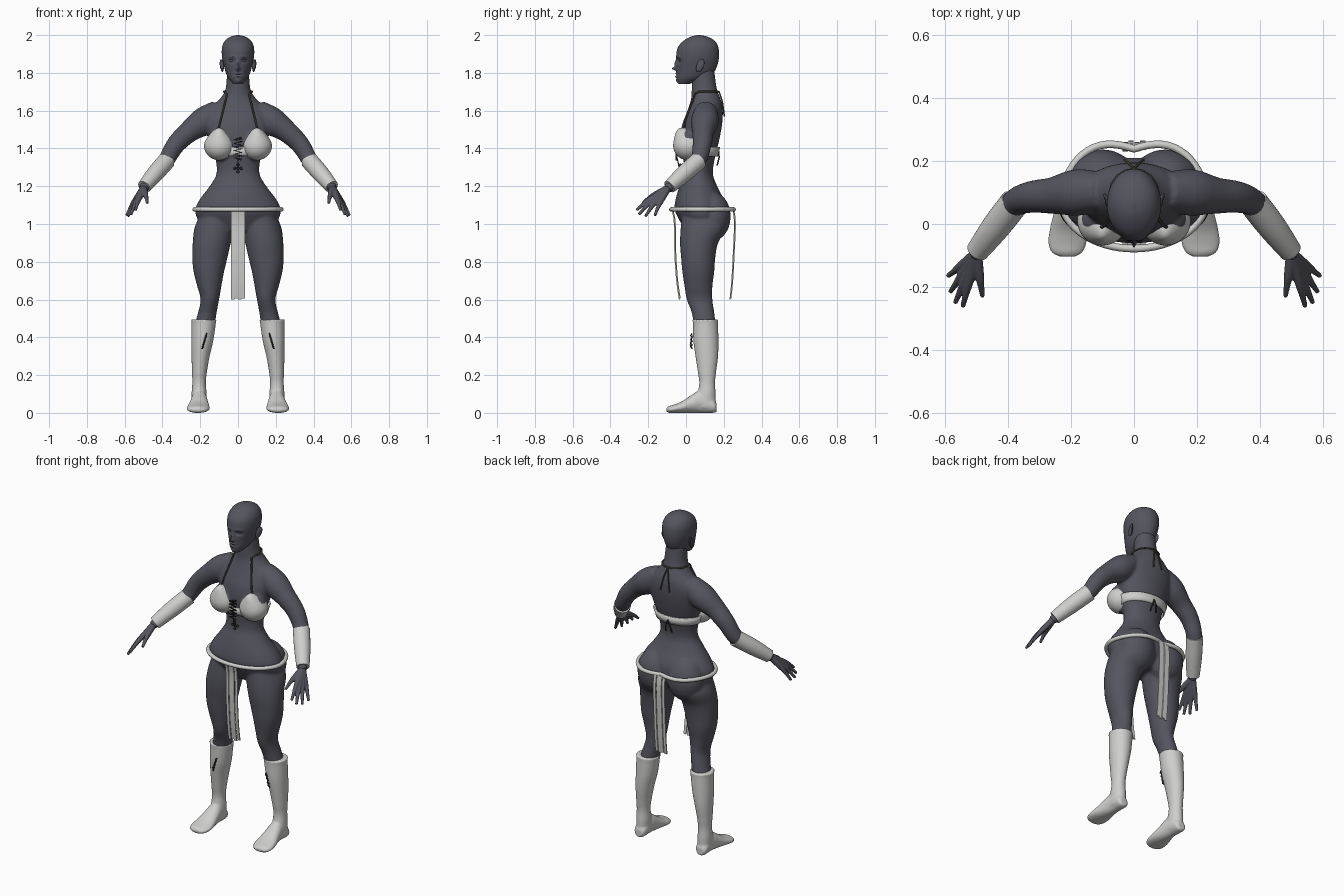
import bpy, bmesh, math
from mathutils import Vector

cube = bpy.data.objects.get("Cube")
if cube:
    bpy.data.objects.remove(cube)


def material(name, color):
    mat = bpy.data.materials.new(name)
    mat.use_nodes = True
    mat.diffuse_color = (*color, 1)
    mat.node_tree.nodes["Principled BSDF"].inputs["Base Color"].default_value = (*color, 1)
    return mat


SKIN = material("slate skin", (0.09, 0.09, 0.115))
CLOTH = material("pale cloth", (0.62, 0.62, 0.61))
CORD = material("brown cord", (0.06, 0.05, 0.035))
LACE = material("dark lace", (0.03, 0.03, 0.033))
SIDES = (-1, 1)


def resample(rows, steps):
    """Smooth curve through rows of equal length."""
    out = []
    for i in range(len(rows) - 1):
        p0, p1, p2 = rows[max(i - 1, 0)], rows[i], rows[i + 1]
        p3 = rows[min(i + 2, len(rows) - 1)]
        for k in range(steps):
            t = k / steps
            out.append([b + t / 2 * (c - a + t * (2 * a - 5 * b + 4 * c - d + t * (3 * (b - c) + d - a)))
                        for a, b, c, d in zip(p0, p1, p2, p3)])
    return out + [list(rows[-1])]


def loft(bm, rings, caps=True):
    loops = [[bm.verts.new(p) for p in ring] for ring in rings]
    n = len(loops[0])
    for lo, hi in zip(loops, loops[1:]):
        for i in range(n):
            j = (i + 1) % n
            bm.faces.new((lo[i], lo[j], hi[j], hi[i]))
    if caps:
        bm.faces.new(loops[0])
        bm.faces.new(loops[-1])


def oval(row, angle, grow=0):
    """Point on an oval section given as (level, u0, u1, v0, v1)."""
    h, u0, u1, v0, v1 = row
    return ((u0 + u1) / 2 + ((u1 - u0) / 2 + grow) * math.cos(angle),
            (v0 + v1) / 2 + ((v1 - v0) / 2 + grow) * math.sin(angle), h)


def stack(bm, rows, side=1, steps=4, seg=32, along_y=False):
    """Loft oval sections up z, or along y with the sections upright."""
    rings = []
    for row in resample(rows, steps):
        pts = [oval(row, math.tau * i / seg) for i in range(seg)]
        rings.append([(side * u, h, v) if along_y else (side * u, v, h) for u, v, h in pts])
    loft(bm, rings)


def tube(bm, rows, side=1, steps=4, seg=16):
    """Round limb through (x, y, z, radius) rows."""
    rows = resample(rows, steps)
    pts = [Vector((side * r[0], r[1], r[2])) for r in rows]
    rings = []
    for i, p in enumerate(pts):
        d = pts[min(i + 1, len(pts) - 1)] - pts[max(i - 1, 0)]
        q = d.to_track_quat('Z', 'Y')
        angles = [math.tau * k / seg for k in range(seg)]
        rings.append([p + q @ Vector((math.cos(a), math.sin(a), 0)) * rows[i][3] for a in angles])
    loft(bm, rings)


def ball(bm, centre, radii, side=1, seg=24):
    made = bmesh.ops.create_uvsphere(bm, u_segments=seg, v_segments=seg // 2, radius=1)["verts"]
    for v in made:
        v.co = [c + r * k for c, r, k in zip(centre, radii, v.co)]
        v.co.x *= side
    return made


def finish(name, bm, mat, voxel=0, smooth=0):
    bmesh.ops.recalc_face_normals(bm, faces=bm.faces[:])
    mesh = bpy.data.meshes.new(name)
    bm.to_mesh(mesh)
    bm.free()
    mesh.materials.append(mat)
    mesh.shade_smooth()
    mesh.set_sharp_from_angle(angle=math.radians(50))
    obj = bpy.data.objects.new(name, mesh)
    bpy.context.collection.objects.link(obj)
    if voxel:
        mod = obj.modifiers.new("blend", 'REMESH')
        mod.mode, mod.voxel_size, mod.use_smooth_shade = 'VOXEL', voxel, True
        mod = obj.modifiers.new("soften", 'SMOOTH')
        mod.iterations = smooth
    return obj


def cord(name, points, radius, mat, closed=False):
    curve = bpy.data.curves.new(name, 'CURVE')
    curve.dimensions, curve.bevel_depth, curve.bevel_resolution = '3D', radius, 2
    curve.use_fill_caps = True
    line = curve.splines.new('POLY')
    line.points.add(len(points) - 1)
    for p, co in zip(line.points, points):
        p.co = (*co, 1)
    line.use_cyclic_u, line.use_smooth = closed, True
    curve.materials.append(mat)
    obj = bpy.data.objects.new(name, curve)
    bpy.context.collection.objects.link(obj)


# Body: torso, legs, arms, bust and seat blended together
TORSO = [(z, -w, w, f, b) for z, w, f, b in [
    (.96, .14, .0, .15), (1.02, .21, -.035, .2), (1.075, .226, -.06, .21), (1.13, .203, -.055, .2),
    (1.2, .15, -.035, .165), (1.27, .113, -.012, .142), (1.36, .123, -.015, .155), (1.44, .15, -.03, .175),
    (1.52, .172, -.022, .19), (1.58, .17, .0, .195), (1.63, .13, .018, .192), (1.67, .09, .028, .18),
    (1.71, .067, .03, .165), (1.77, .06, .032, .155), (1.82, .055, .04, .15)]]
LEG = [(1.05, .02, .2, -.02, .19), (.98, .018, .23, -.028, .21), (.9, .038, .24, -.032, .17),
       (.82, .056, .242, -.026, .155), (.75, .073, .236, -.02, .15), (.67, .088, .216, -.008, .14),
       (.6, .1, .198, .004, .14), (.53, .113, .212, .03, .15), (.45, .125, .235, .045, .16)]
ARM = [(.1, .105, 1.6, .06), (.18, .1, 1.545, .074), (.26, .09, 1.488, .058), (.33, .085, 1.42, .05),
       (.385, .06, 1.33, .043), (.45, -.03, 1.25, .038), (.505, -.1, 1.185, .024)]
bm = bmesh.new()
stack(bm, TORSO, seg=48)
for s in SIDES:
    stack(bm, LEG, s)
    tube(bm, ARM, s, seg=24)
    ball(bm, (.095, .012, 1.42), (.078, .068, .085), s)
    ball(bm, (.1, .14, 1.04), (.11, .097, .13), s)
finish("body", bm, SKIN, .007, 8)

# Head with sculpted face: (x, z, spread x, spread z, push)
HEAD = [(z, -w, w, f, b) for z, w, f, b in [
    (1.742, .025, -.04, .02), (1.77, .05, -.05, .1), (1.8, .064, -.05, .145), (1.84, .075, -.052, .166),
    (1.88, .084, -.052, .174), (1.92, .086, -.048, .174), (1.95, .08, -.034, .166), (1.975, .064, -.006, .146),
    (1.993, .036, .028, .108), (2, .006, .06, .075)]]
FACE = [(0, 1.822, .009, .009, -.022), (0, 1.845, .008, .018, -.01), (.033, 1.864, .015, .01, .014),
        (-.033, 1.864, .015, .01, .014), (0, 1.797, .016, .004, -.007), (0, 1.781, .014, .005, -.007),
        (0, 1.789, .018, .002, .004), (.03, 1.885, .02, .006, -.005), (-.03, 1.885, .02, .006, -.005),
        (0, 1.757, .015, .01, -.006)]
bm = bmesh.new()
stack(bm, HEAD, steps=7, seg=96)
for v in bm.verts:
    if v.co.y < .03:
        v.co.y += sum(push * math.exp(-((v.co.x - x) / sx) ** 2 - ((v.co.z - z) / sz) ** 2)
                      for x, z, sx, sz, push in FACE)
for s in SIDES:
    ball(bm, (.033, -.024, 1.864), (.013, .012, .008), s, 16)
finish("head", bm, SKIN)

bm = bmesh.new()
for s in SIDES:
    for v in ball(bm, (.083, .075, 1.838), (.009, .02, .034), s, 20):
        v.co.y += (v.co.z - 1.838) * .3
        v.co.x += s * max(v.co.y - .075, 0) * .5
finish("ears", bm, SKIN)

# Hands: each digit runs from the wrist to its tip
TIPS = [(.59, -.165, 1.045), (.582, -.215, 1.04), (.567, -.25, 1.05), (.543, -.262, 1.073), (.48, -.23, 1.11)]
WRIST = Vector((.5, -.095, 1.19))
bm = bmesh.new()
for s in SIDES:
    for tip in TIPS:
        mid = WRIST.lerp(Vector(tip), .52) + Vector((0, 0, .008))
        late = mid.lerp(Vector(tip), .5) + Vector((0, 0, .004))
        tube(bm, [(*WRIST, .019), (*mid, .0145), (*late, .0105), (*tip, .0075)], s)
finish("hands", bm, SKIN, .004, 2)

# Bracers
bm = bmesh.new()
for s in SIDES:
    tube(bm, [(.378, .068, 1.335, .047), (.44, -.012, 1.265, .045), (.497, -.087, 1.197, .036)], s, seg=32)
finish("bracers", bm, CLOTH)

# Boots: shaft and foot
SHAFT = [(.495, .113, .25, .033, .172), (.475, .117, .246, .036, .17), (.38, .131, .247, .039, .172),
         (.3, .15, .246, .05, .17), (.22, .164, .244, .062, .16), (.16, .17, .242, .07, .154),
         (.1, .166, .246, .06, .157), (.03, .168, .244, .04, .158)]
FOOT = [(.162, .185, .228, .005, .05), (.145, .17, .242, .0, .075), (.08, .163, .247, .0, .12),
        (.03, .157, .256, .0, .095), (-.02, .15, .268, .0, .062), (-.06, .15, .272, .0, .045),
        (-.09, .163, .262, .0, .036), (-.104, .185, .235, .008, .026)]
bm = bmesh.new()
for s in SIDES:
    stack(bm, SHAFT, s)
    stack(bm, FOOT, s, along_y=True)
finish("boots", bm, CLOTH, .006, 4)

# Pointed cups of the top
bm = bmesh.new()
for s in SIDES:
    for v in ball(bm, (0, 0, 0), (.08, .078, .077), seg=40):
        t = max(v.co.z, 0) / .077
        v.co.x *= 1 - .4 * t * t
        v.co = (s * (v.co.x + .1), v.co.y + .01 - .03 * t ** 3, 1.415 + v.co.z * (1 + .23 * t))
finish("cups", bm, CLOTH)

LEVELS = resample(TORSO, 10)


def on_torso(z, angle, grow):
    return oval(min(LEVELS, key=lambda r: abs(r[0] - z)), angle, grow)


# Band round the back
bm = bmesh.new()
turn = [math.tau * i / 64 for i in range(64)]
loft(bm, [[on_torso(z, a, .006) for a in turn] for z in (1.36, 1.38, 1.405)], caps=False)
band = finish("chest_band", bm, CLOTH)
band.modifiers.new("thickness", 'SOLIDIFY').thickness = .008

# Hip belt, dipping between the seat halves
belt = []
for a in turn:
    c, n = math.cos(a), math.sin(a)
    lobe = .08 * n * n * abs(c) if n > 0 else 0
    belt.append((.23 * c, .08 + .158 * n + lobe, 1.077))
cord("hip_belt", belt, .012, CLOTH, True)

# Hanging strips, front and back
FRONT = [(-.076, 1.075), (-.064, 1), (-.062, .85), (-.052, .7), (-.038, .6)]
BACK = [(.246, 1.075), (.254, 1), (.248, .85), (.24, .7), (.23, .6)]
for name, path in (("front_strips", FRONT), ("back_strips", BACK)):
    bm = bmesh.new()
    for i in range(4):
        x, dy = -.028 + .0187 * i, .004 * (i % 2)
        rings = []
        for y, z in resample(path, 4):
            z += (i % 2) * .012 * (1.075 - z)
            w = .0085
            rings.append([(x - w, y + dy, z), (x + w, y + dy, z), (x + w, y + dy + .006, z), (x - w, y + dy + .006, z)])
        loft(bm, rings)
    finish(name, bm, CLOTH)

# Neck straps, knots and ties
for s in SIDES:
    strap = []
    for i in range(9):
        t = i / 8
        z, x = 1.505 + .185 * t, .1 - .046 * t
        half = min(LEVELS, key=lambda r: abs(r[0] - z))[2]
        strap.append(on_torso(z, -math.acos(min(x / half, 1)), .006))
    strap += [on_torso(1.7, a, .005) for a in (-.4, 0, .4, .8, 1.2, math.pi / 2)]
    cord("neck_strap", [(s * x, y, z) for x, y, z in strap], .005, CORD)
    cord("neck_tie", [(0, .175, 1.7), (s * .015, .192, 1.65), (s * .03, .203, 1.57)], .004, CORD)
    cord("band_tie", [(0, .174, 1.385), (s * .012, .175, 1.35), (s * .02, .165, 1.31)], .004, LACE)
    # Boot laces
    cord("boot_lace", [(s * (.165 + .003 * i), .033 - .008 * (i % 2), .42 - .01 * i) for i in range(9)], .004, LACE)
    cord("boot_loop", [(s * .17, .034, .41), (s * .185, .022, .36), (s * .19, .032, .34)], .003, LACE)

# Lacing between the cups, with a small charm below
cord("cup_lacing", [(.02 * (-1) ** i, -.05, 1.455 - .0095 * i) for i in range(13)], .006, LACE)
cord("charm_string", [(0, -.046, 1.345), (0, -.034, 1.29)], .003, LACE)
bm = bmesh.new()
for dx, dz in ((0, 0), (.017, 0), (-.017, 0), (0, .018), (0, -.018)):
    ball(bm, (dx, -.03, 1.295 + dz), (.008, .006, .008), seg=12)
finish("charm", bm, LACE)
